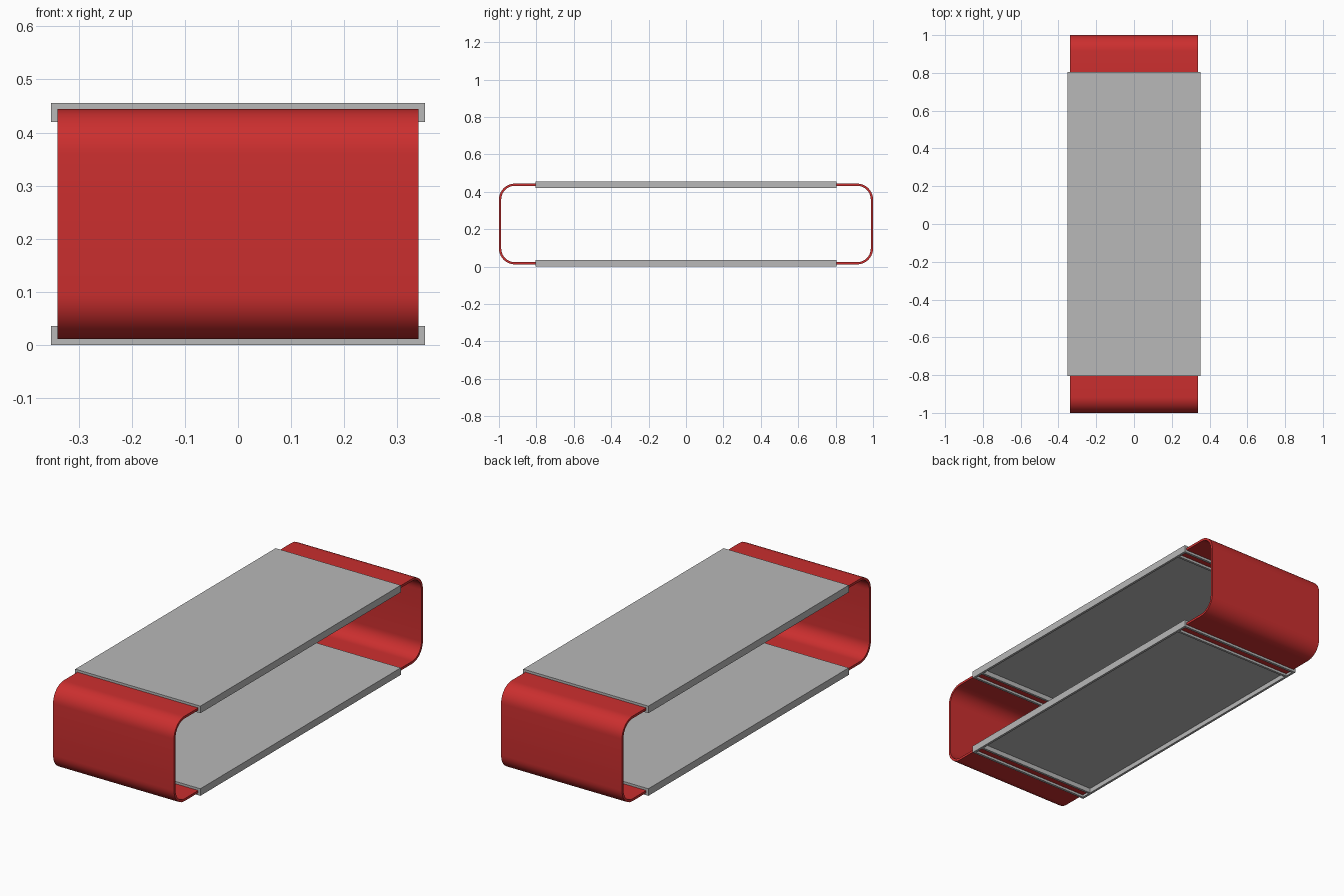
import bpy, bmesh, math

if "Cube" in bpy.data.objects:
    bpy.data.objects.remove(bpy.data.objects["Cube"])

T = 0.012          # sheet thickness
HX, HY = 0.352, 0.805   # shelf half sizes
BAND_X = 0.34      # band half width
BAND_IN = 0.75     # where the band ends under the shelf
Z0, Z1 = 0.012, 0.444   # band outer heights
R = 0.085          # outer bend radius


def material(name, rgb):
    m = bpy.data.materials.new(name)
    m.diffuse_color = (*rgb, 1)
    m.use_nodes = True
    m.node_tree.nodes["Principled BSDF"].inputs["Base Color"].default_value = m.diffuse_color
    return m


GREY = material("light grey", (0.48, 0.48, 0.48))
RED = material("red", (0.60, 0.028, 0.028))


def finish(bm, name, mat):
    bmesh.ops.recalc_face_normals(bm, faces=bm.faces)
    me = bpy.data.meshes.new(name)
    bm.to_mesh(me)
    bm.free()
    me.materials.append(mat)
    ob = bpy.data.objects.new(name, me)
    bpy.context.collection.objects.link(ob)
    return ob


def add_box(bm, lo, hi):
    vs = bmesh.ops.create_cube(bm, size=1)["verts"]
    for v in vs:
        for i in range(3):
            v.co[i] = lo[i] if v.co[i] < 0 else hi[i]


# Shelf: flat sheet with side flanges, end lips and inner return ribs
def shelf(name, top):
    bm = bmesh.new()
    base = top - 0.036
    add_box(bm, (-HX, -HY, top - T), (HX, HY, top))
    for s in (-1, 1):
        x = sorted((s * HX, s * BAND_X))
        add_box(bm, (x[0], -HY, base), (x[1], HY, top - T))
        y = sorted((s * HY, s * (HY - T)))
        add_box(bm, (-BAND_X, y[0], base), (BAND_X, y[1], base + T))
        y = sorted((s * BAND_IN, s * (BAND_IN - T)))
        add_box(bm, (-BAND_X, y[0], base), (BAND_X, y[1], top - T))
    return finish(bm, name, GREY)


# Bent end band: U profile in the y-z plane, extruded across x
def band_path(inset, n=10):
    r = R - inset
    pts = [(BAND_IN, Z0 + inset)]
    for cz, start in ((Z0 + R, -90), (Z1 - R, 0)):
        for i in range(n + 1):
            a = math.radians(start + 90 * i / n)
            pts.append((1 - R + r * math.cos(a), cz + r * math.sin(a)))
    pts.append((BAND_IN, Z1 - inset))
    return pts


def band(name, side):
    bm = bmesh.new()
    rings = []
    for y_out, y_in in zip(band_path(0), band_path(T)):
        rings.append([bm.verts.new((x, side * p[0], p[1]))
                      for x, p in ((-BAND_X, y_out), (BAND_X, y_out),
                                   (BAND_X, y_in), (-BAND_X, y_in))])
    for a, b in zip(rings, rings[1:]):
        for i in range(4):
            j = (i + 1) % 4
            bm.faces.new((a[i], a[j], b[j], b[i]))
    bm.faces.new(rings[0])
    bm.faces.new(rings[-1])
    ob = finish(bm, name, RED)
    bpy.ops.object.select_all(action='DESELECT')
    ob.select_set(True)
    bpy.context.view_layer.objects.active = ob
    bpy.ops.object.shade_smooth_by_angle(angle=math.radians(30))


shelf("lower_shelf", 0.036)
shelf("upper_shelf", 0.456)
band("front_band", -1)
band("back_band", 1)
